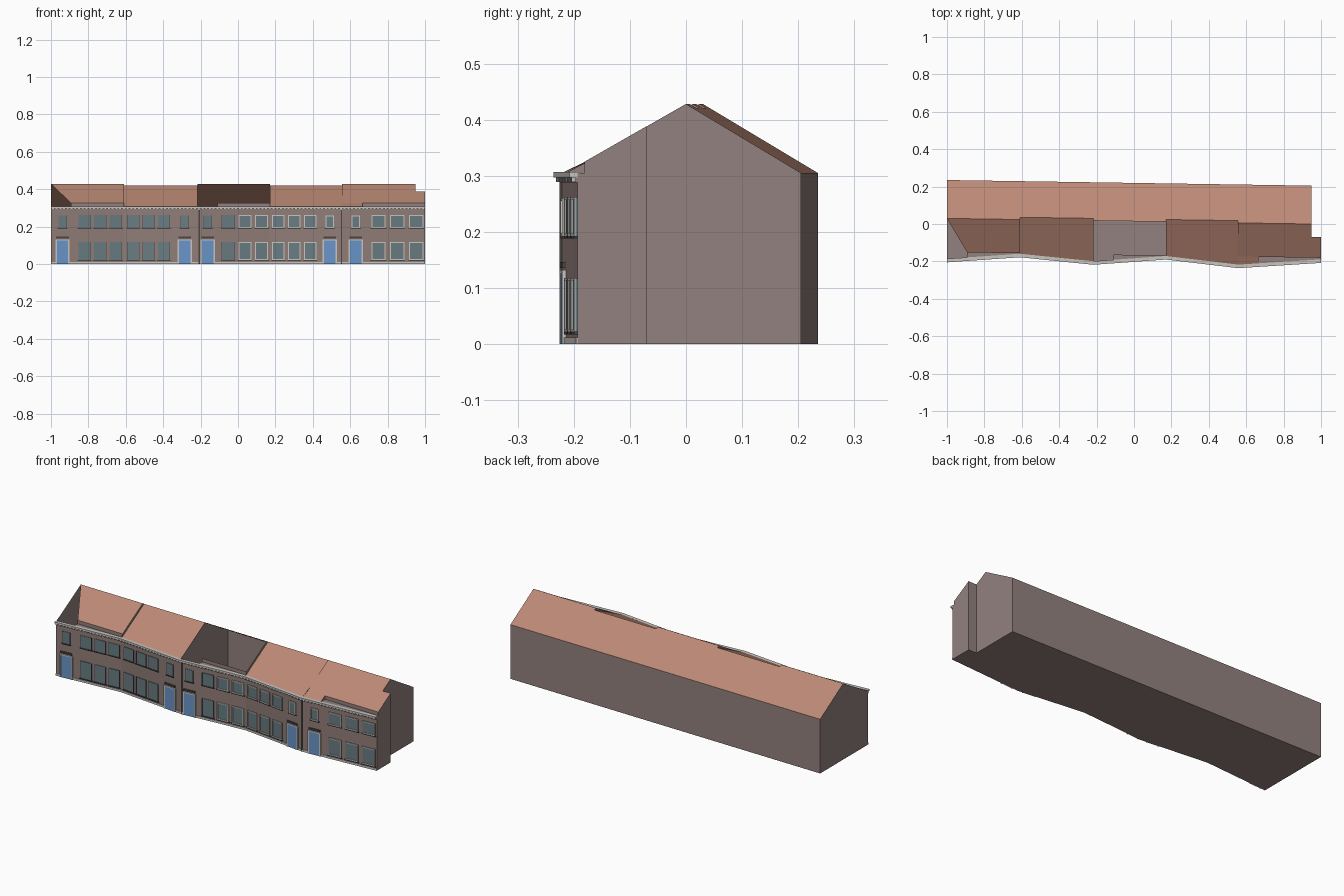
import bpy
import bmesh

old = bpy.data.objects.get("Cube")
if old:
    bpy.data.objects.remove(old, do_unlink=True)


def material(name, rgb):
    m = bpy.data.materials.new(name)
    m.use_nodes = True
    m.diffuse_color = (*rgb, 1)
    m.node_tree.nodes["Principled BSDF"].inputs["Base Color"].default_value = (*rgb, 1)
    return m


TILE = material("terracotta roof", (0.50, 0.25, 0.18))
WALL = material("grey brown wall", (0.29, 0.22, 0.21))
FACADE = material("brown facade", (0.28, 0.205, 0.185))
TRIM = material("pale stone trim", (0.58, 0.56, 0.53))
GLASS = material("blue grey glass", (0.14, 0.20, 0.22))
DOOR = material("blue door", (0.14, 0.30, 0.58))
DARK = material("dark grey metal", (0.07, 0.06, 0.06))

# Plan lines: bent front, slanting back and ridge
FRONT = [(-1, -0.19), (-0.61, -0.163), (-0.217, -0.203),
         (0.17, -0.175), (0.557, -0.221), (1, -0.193)]
EAVE, TOP, PITCH = 0.305, 0.428, 0.572
END, STEP = 0.95, -0.07


def front(x):
    for (xa, ya), (xb, yb) in zip(FRONT, FRONT[1:]):
        if x <= xb:
            return ya + (yb - ya) * (x - xa) / (xb - xa)
    return FRONT[-1][1]


def back(x):
    return 0.235 - 0.03 * (x + 1) / 1.95


def ridge(x):
    return back(x) - 0.205


def strip(x):
    return ridge(x) - 0.18


def slope(x, y):
    return TOP - PITCH * (ridge(x) - y)


def finish(name, bm, mat):
    me = bpy.data.meshes.new(name)
    bm.to_mesh(me)
    bm.free()
    me.materials.append(mat)
    ob = bpy.data.objects.new(name, me)
    bpy.context.collection.objects.link(ob)
    return ob


def sheet(name, polys, mat):
    bm = bmesh.new()
    for p in polys:
        bm.faces.new([bm.verts.new(v) for v in p])
    return finish(name, bm, mat)


def slabs(name, items, mat):
    """Boxes that follow the facade: x range, z range, depth range out from it."""
    bm = bmesh.new()
    for xa, xb, za, zb, da, db in items:
        v = [bm.verts.new((x, front(x) - d, z))
             for z in (za, zb) for x, d in ((xa, db), (xb, db), (xb, da), (xa, da))]
        bm.faces.new(v[3::-1])
        bm.faces.new(v[4:])
        for i in range(4):
            j = (i + 1) % 4
            bm.faces.new((v[i], v[j], v[j + 4], v[i + 4]))
    return finish(name, bm, mat)


def gable(x):
    return [(x, front(x), 0), (x, back(x), 0), (x, back(x), EAVE),
            (x, ridge(x), TOP), (x, strip(x), slope(x, strip(x))), (x, front(x), EAVE)]


# Ground slab, outer walls and party walls
XS = [p[0] for p in FRONT]
sheet("ground_floor", [[(-1, back(-1), 0), (END, back(END), 0), (END, STEP, 0), (1, STEP, 0)]
                       + [(x, y, 0) for x, y in reversed(FRONT)]], WALL)
sheet("back_wall", [[(END, back(END), 0), (-1, back(-1), 0),
                     (-1, back(-1), EAVE), (END, back(END), EAVE)]], WALL)
sheet("left_gable", [gable(-1)[::-1]], WALL)
sheet("party_walls", [gable(x) for x in XS[1:-1]], WALL)
zs = slope(END, STEP)
sheet("right_gable", [
    [(END, STEP, 0), (END, back(END), 0), (END, back(END), EAVE),
     (END, ridge(END), TOP), (END, STEP, zs)],
    [(1, STEP, 0), (END, STEP, 0), (END, STEP, zs), (1, STEP, slope(1, STEP))],
    [(1, front(1), 0), (1, STEP, 0), (1, STEP, slope(1, STEP)),
     (1, strip(1), slope(1, strip(1))), (1, strip(1), EAVE), (1, front(1), EAVE)]], WALL)
sheet("front_wall", [[(a, front(a), 0), (b, front(b), 0), (b, front(b), EAVE), (a, front(a), EAVE)]
                     for a, b in zip(XS, XS[1:])], FACADE)

# Roofs: tall and low houses alternate; the middle house is open to the sky
tiles, upstand = [], []
for i, (a, b) in enumerate(zip(XS, XS[1:])):
    low = i % 2
    rb = min(b, END)
    dy = 0.012 if low else 0
    zr = TOP - 0.0072 if low else TOP
    ra, re = (a, ridge(a) + dy, zr), (rb, ridge(rb) + dy, zr)
    tiles.append([(rb, back(rb), EAVE), (a, back(a), EAVE), ra, re])
    if low:
        tiles.append([(a, front(a), EAVE), (b, front(b), EAVE), re, ra])
        continue
    m = a + 0.108
    sm, sb = (m, strip(m), slope(m, strip(m))), (b, strip(b), slope(b, strip(b)))
    sa = (a, strip(a), slope(a, strip(a)))
    bm_, bb = (m, strip(m), EAVE), (b, strip(b), EAVE)
    # low upstand and gutter ledge in front of the roof
    upstand += [[bm_, bb, sb, sm],
                [(m, front(m), EAVE), (b, front(b), EAVE), bb, bm_]]
    if i == 0:
        tiles.append([sm, sb, re, ra])
    elif i == 4:
        tiles.append([sa, sm, sb, (1, STEP, slope(1, STEP)), (END, STEP, zs), re, ra])
        tiles.append([(a, front(a), EAVE), (m, front(m), EAVE), sm, sa])
        upstand.append([(m, front(m), EAVE), bm_, sm])
sheet("roof", tiles, TILE)
sheet("roof_upstands", upstand, WALL)

# Cornice, dentils and plinth
spans = list(zip(XS, XS[1:]))
slabs("cornice", [(a, b, 0.297, 0.307, -0.004, 0.015) for a, b in spans], TRIM)
slabs("cornice_bed", [(a, b, 0.288, 0.297, 0, 0.004) for a, b in spans], FACADE)
slabs("dentils", [(-0.995 + k * 0.02, -0.985 + k * 0.02, 0.289, 0.297, 0.002, 0.011)
                  for k in range(100)], TRIM)
slabs("plinth", [(a, b, 0, 0.012, 0, 0.003) for a, b in spans], TRIM)

# Window and door layout
groups = [(-0.737, 0.083, 0.068), (-0.478, 0.082, 0.066), (0.037, 0.089, 0.07),
          (0.301, 0.085, 0.066), (0.852, 0.101, 0.076)]
openings = []
for c, pitch, w in groups:
    for k in (-1, 0, 1):
        x = c + k * pitch
        openings += [(x, w, 0.022, 0.118), (x, w, 0.193, 0.262)]
doors = [-0.938, -0.285, -0.162, 0.49, 0.63]
openings += [(x, 0.046, 0.193, 0.26) for x in doors]

panes, sills, frames, bars = [], [], [], []
for x, w, z0, z1 in openings:
    h, t = w / 2, 0.005
    panes.append((x - h, x + h, z0, z1, 0, 0.003))
    sills.append((x - h - 0.004, x + h + 0.004, z0 - 0.005, z0, 0, 0.006))
    edge = [(x - h, x - h + t, z0, z1, 0, 0.006), (x + h - t, x + h, z0, z1, 0, 0.006),
            (x - h, x + h, z1 - t, z1, 0, 0.006), (x - h, x + h, z0, z0 + t, 0, 0.006)]
    if x > 0.02:
        frames += edge
    else:
        bars += [(a, a + 0.002, z0, z1, 0, 0.005) for a in (x - h, x + h - 0.002)]
slabs("window_panes", panes, GLASS)
slabs("window_sills", sills, DARK)
slabs("window_frames", frames, TRIM)
slabs("window_jambs", bars, DARK)

slabs("doors", [(x - 0.03, x + 0.03, 0, 0.125, 0, 0.005) for x in doors], DOOR)
surround = []
for x in doors:
    surround += [(x - 0.038, x - 0.03, 0, 0.132, 0, 0.007), (x + 0.03, x + 0.038, 0, 0.132, 0, 0.007),
                 (x - 0.03, x + 0.03, 0.125, 0.132, 0, 0.007)]
slabs("door_surrounds", surround, TRIM)
slabs("door_hoods", [(x - 0.034, x + 0.034, 0.136, 0.146, 0, 0.007) for x in doors], DARK)

# Downpipes between houses
slabs("downpipes", [(x - 0.003, x + 0.003, 0, 0.29, 0, 0.005) for x in (-0.207, 0.553)], DARK)
